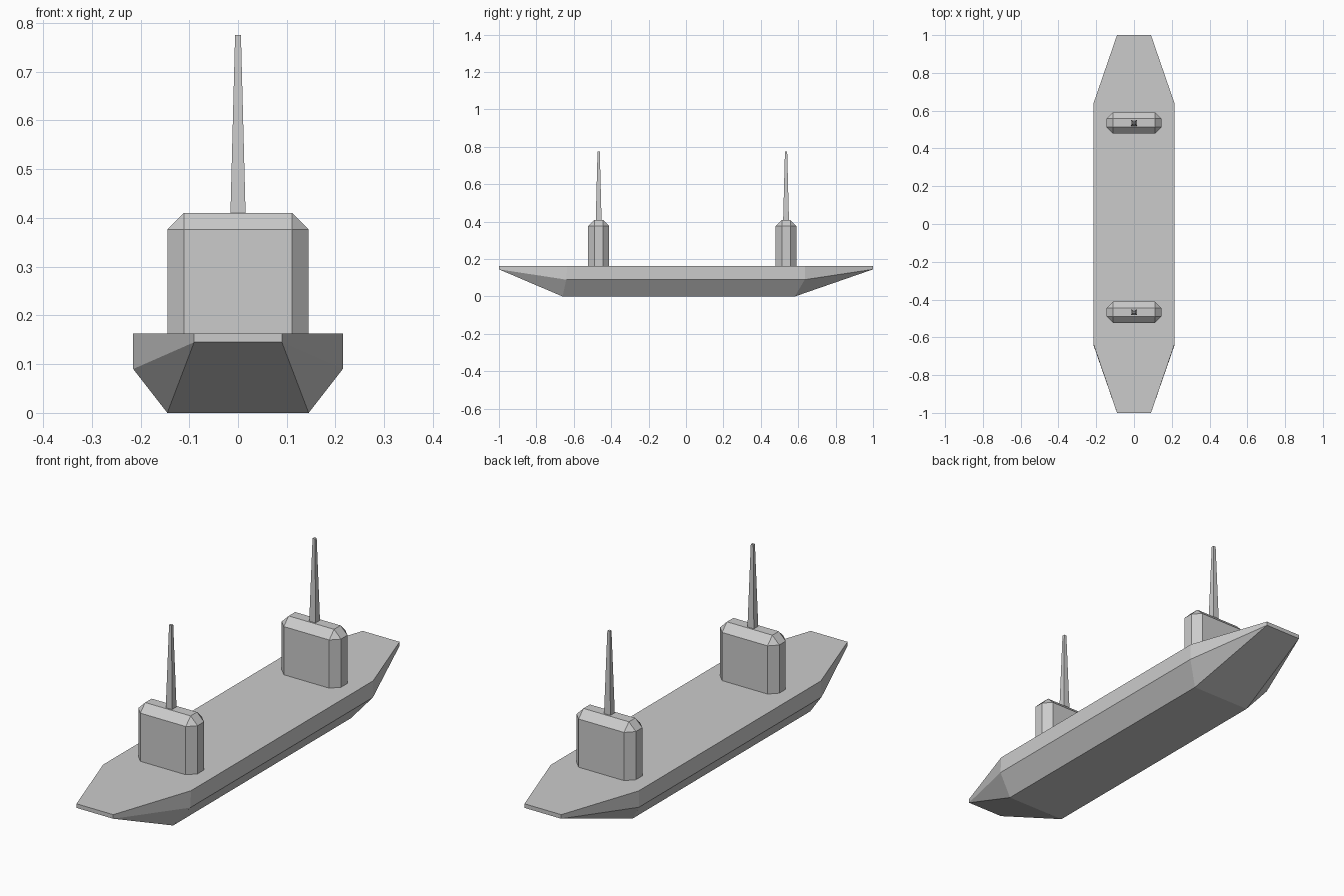
import bpy, bmesh

if "Cube" in bpy.data.objects:
    bpy.data.objects.remove(bpy.data.objects["Cube"])

DECK_Z = 0.163


def finish(name, bm):
    bmesh.ops.remove_doubles(bm, verts=bm.verts, dist=1e-5)
    bmesh.ops.recalc_face_normals(bm, faces=bm.faces)
    mesh = bpy.data.meshes.new(name)
    bm.to_mesh(mesh)
    bm.free()
    obj = bpy.data.objects.new(name, mesh)
    bpy.context.collection.objects.link(obj)
    return obj


def hull():
    # half sections (x, y, z): deck edge, chine, bottom edge
    tip = lambda y: [(0.09, y, DECK_Z), (0.09, y, 0.145), (0.09, y, 0.145)]
    stations = [
        tip(-1.0),
        [(0.215, -0.635, DECK_Z), (0.215, -0.64, 0.09), (0.145, -0.66, 0)],
        [(0.215, 0.637, DECK_Z), (0.215, 0.635, 0.09), (0.145, 0.582, 0)],
        tip(1.0),
    ]
    bm = bmesh.new()
    rings = []
    for half in stations:
        pts = half + [(-x, y, z) for x, y, z in reversed(half)]
        rings.append([bm.verts.new(p) for p in pts])
    # sides and bottom
    for a, b in zip(rings, rings[1:]):
        for i in range(5):
            bm.faces.new((a[i], a[i + 1], b[i + 1], b[i]))
    # blunt bow and stern
    for r in (rings[0], rings[-1]):
        bm.faces.new((r[0], r[1], r[4], r[5]))
    # flat deck
    bm.faces.new([r[0] for r in rings] + [r[5] for r in reversed(rings)])
    return finish("hull", bm)


def block(name, y, z0, z1, base, top, bevel=0):
    # box with separate base and top sizes, chamfered except around the foot
    bm = bmesh.new()
    bmesh.ops.create_cube(bm, size=1)
    for v in bm.verts:
        up = v.co.z > 0
        sx, sy = top if up else base
        v.co = (v.co.x * sx, v.co.y * sy + y, z1 if up else z0)
    if bevel:
        edges = [e for e in bm.edges if any(v.co.z > z0 + 0.01 for v in e.verts)]
        bmesh.ops.bevel(bm, geom=edges, offset=bevel, segments=1,
                        affect='EDGES', clamp_overlap=True)
    return finish(name, bm)


hull()

# Two deckhouses, each with a tapered mast
for label, y in (("front", -0.467), ("rear", 0.535)):
    size = (0.29, 0.113)
    block(label + "_deckhouse", y, DECK_Z, 0.41, size, size, 0.034)
    block(label + "_mast", y, 0.41, 0.775, (0.031, 0.031), (0.012, 0.012))
